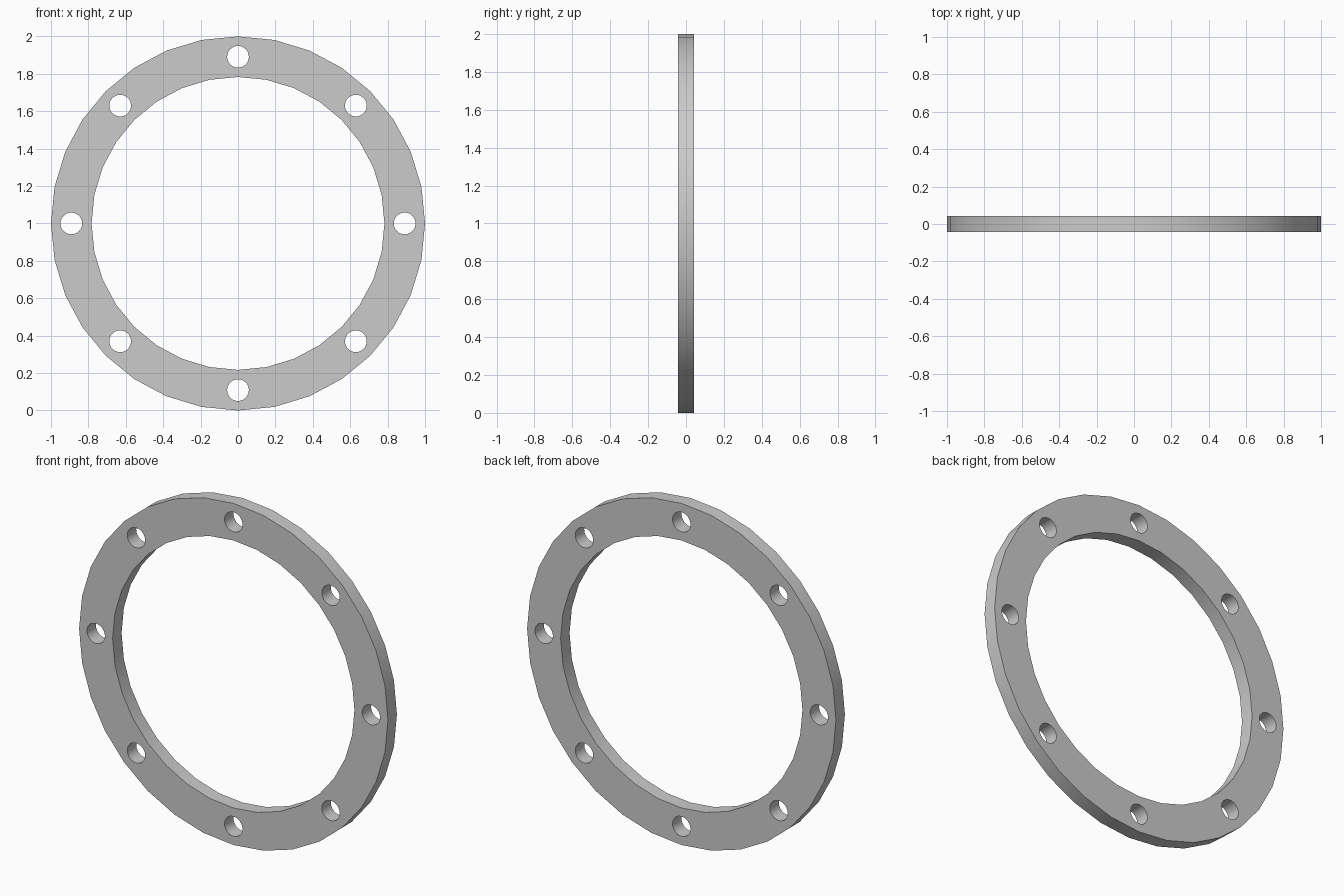
import bpy, bmesh
from math import sin, cos, tau
from mathutils import Vector

if "Cube" in bpy.data.objects:
    bpy.data.objects.remove(bpy.data.objects["Cube"])

HALF = 0.0415      # half thickness
BOLTS = 8

bm = bmesh.new()


def loop(cx, cz, r, n):
    """Closed polygon of edges in the front plane."""
    vs = [bm.verts.new((cx + r * sin(tau * i / n), -HALF, cz + r * cos(tau * i / n)))
          for i in range(n)]
    for i in range(n):
        bm.edges.new((vs[i], vs[(i + 1) % n]))


# Rim, bore and bolt holes outlines
loop(0, 1, 1.0, 32)
loop(0, 1, 0.783, 32)
for k in range(BOLTS):
    a = tau * k / BOLTS
    loop(0.891 * sin(a), 1 + 0.891 * cos(a), 0.058, 32)

# Fill the plate between outlines, then give it thickness
bmesh.ops.triangle_fill(bm, edges=bm.edges[:], use_beauty=True, normal=Vector((0, -1, 0)))
res = bmesh.ops.extrude_face_region(bm, geom=bm.faces[:], use_keep_orig=True)
bmesh.ops.translate(bm, vec=(0, 2 * HALF, 0),
                    verts=[g for g in res["geom"] if isinstance(g, bmesh.types.BMVert)])
bmesh.ops.recalc_face_normals(bm, faces=bm.faces[:])

mesh = bpy.data.meshes.new("flange_ring")
bm.to_mesh(mesh)
bm.free()
ring = bpy.data.objects.new("flange_ring", mesh)
bpy.context.collection.objects.link(ring)

# Smooth round walls, crisp rims
bpy.context.view_layer.objects.active = ring
ring.select_set(True)
bpy.ops.object.shade_smooth_by_angle()
